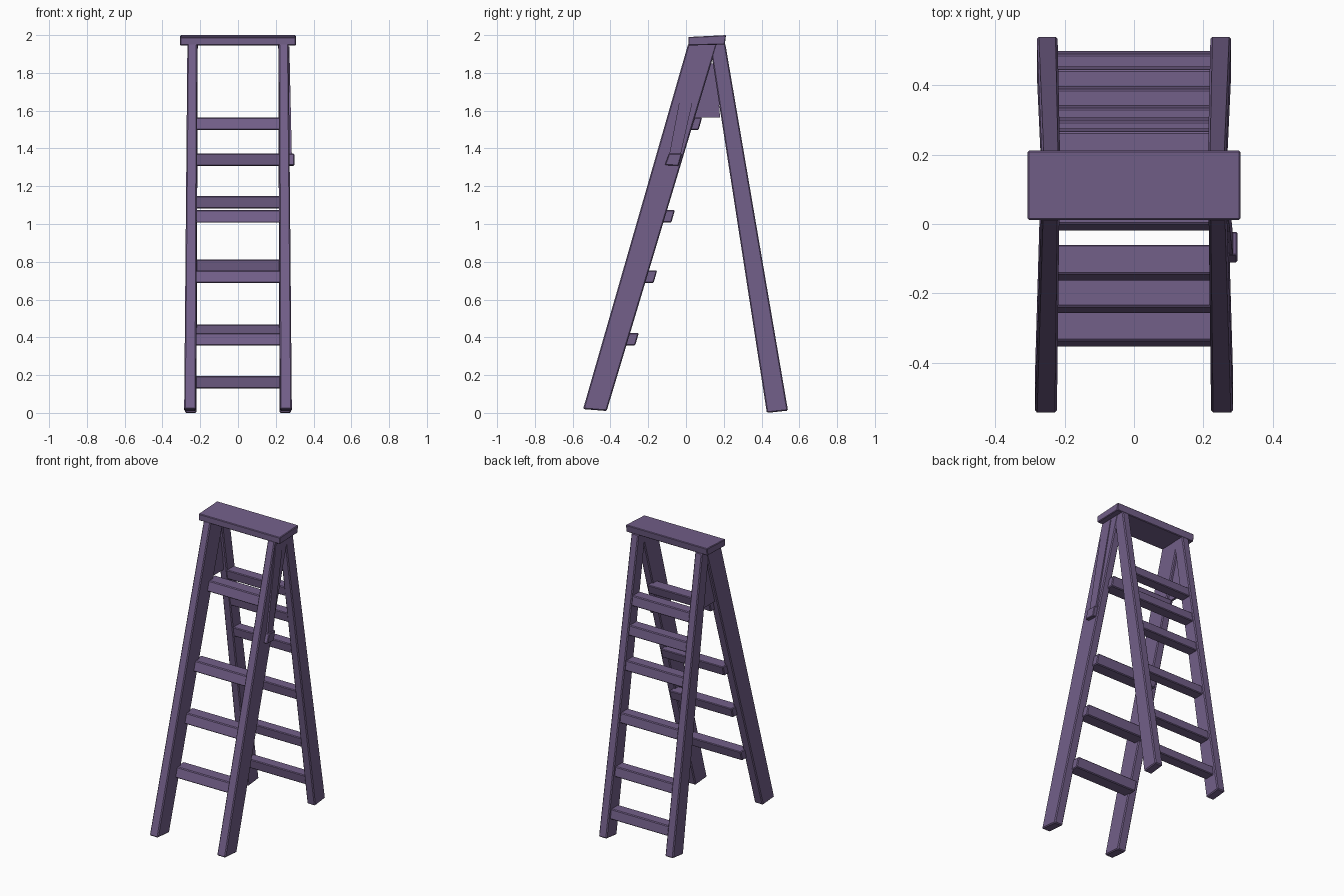
import bpy, bmesh

if "Cube" in bpy.data.objects:
    bpy.data.objects.remove(bpy.data.objects["Cube"])

paint = bpy.data.materials.new("dusty purple")
paint.diffuse_color = (0.17, 0.115, 0.25, 1)
paint.use_nodes = True
paint.node_tree.nodes["Principled BSDF"].inputs["Base Color"].default_value = paint.diffuse_color


def add(name, bm, bevel=0.0):
    bmesh.ops.recalc_face_normals(bm, faces=bm.faces)
    me = bpy.data.meshes.new(name)
    bm.to_mesh(me)
    bm.free()
    me.materials.append(paint)
    ob = bpy.data.objects.new(name, me)
    bpy.context.collection.objects.link(ob)
    if bevel:
        m = ob.modifiers.new("soft edge", 'BEVEL')
        m.width = bevel
        m.segments = 1
    return ob


def loft(name, a, b, bevel=0.0):
    """Solid between two matching point loops."""
    bm = bmesh.new()
    va = [bm.verts.new(p) for p in a]
    vb = [bm.verts.new(p) for p in b]
    n = len(a)
    bm.faces.new(va)
    bm.faces.new(vb[::-1])
    for i in range(n):
        bm.faces.new((va[i], va[(i + 1) % n], vb[(i + 1) % n], vb[i]))
    return add(name, bm, bevel)


def side_plate(name, x0, x1, prof, bevel=0.0):
    """Extrude a (y, z) side profile along x."""
    return loft(name, [(x0, y, z) for y, z in prof], [(x1, y, z) for y, z in prof], bevel)


def rail(name, s, foot, head, x_foot, x_head):
    (f0, fz0), (f1, fz1) = foot
    (h0, hz), (h1, _) = head
    a, b = x_foot
    c, d = x_head
    return loft(name,
                [(s*a, f0, fz0), (s*b, f0, fz0), (s*b, f1, fz1), (s*a, f1, fz1)],
                [(s*c, h0, hz), (s*d, h0, hz), (s*d, h1, hz), (s*c, h1, hz)], 0.006)


# Rails, two per frame
for s, side in ((-1, "left"), (1, "right")):
    rail("front_rail_" + side, s, ((-0.545, 0.02), (-0.42, 0.01)),
         ((0.012, 1.955), (0.165, 1.955)), (0.222, 0.285), (0.215, 0.268))
    rail("back_rail_" + side, s, ((0.428, 0.0), (0.54, 0.012)),
         ((0.126, 1.955), (0.208, 1.955)), (0.22, 0.28), (0.213, 0.266))


# Steps, slightly sheared to follow the lean of each frame
def step(name, y0, y1, z, lean):
    h = 0.033
    k = lean * h
    side_plate(name, -0.235, 0.235,
               [(y0 - k, z - h), (y1 - k, z - h), (y1 + k, z + h), (y0 + k, z + h)], 0.005)


for i, z in enumerate((0.39, 0.72, 1.04, 1.53)):
    y = -0.482 + 0.294 * z
    step("front_step_%d" % (i + 1), y + 0.022, y + 0.108, z, 0.29)
for i, z in enumerate((0.163, 0.435, 0.78, 1.115, 1.34, 1.53)):
    y = 0.484 - 0.163 * z
    step("back_step_%d" % (i + 1), y - 0.04, y + 0.036, z, -0.16)

# Top board, a little lower at the front
side_plate("top_board", -0.306, 0.306,
           [(0.012, 1.945), (0.205, 1.95), (0.212, 2.0), (0.012, 1.99)], 0.004)

# Triangular brace on the left side only
side_plate("left_gusset", -0.25, -0.235,
           [(0.04, 1.565), (0.18, 1.565), (0.16, 1.85), (0.12, 1.85)])

# Latch arm with its catch, outside the right front rail
loft("latch_arm",
     [(0.26, 0.02, 1.94), (0.272, 0.02, 1.94), (0.272, 0.10, 1.94), (0.26, 0.10, 1.94)],
     [(0.265, -0.09, 1.36), (0.285, -0.09, 1.36), (0.285, -0.03, 1.36), (0.265, -0.03, 1.36)])
side_plate("latch_catch", 0.265, 0.298,
           [(-0.112, 1.312), (-0.04, 1.308), (-0.022, 1.372), (-0.09, 1.372)], 0.004)
